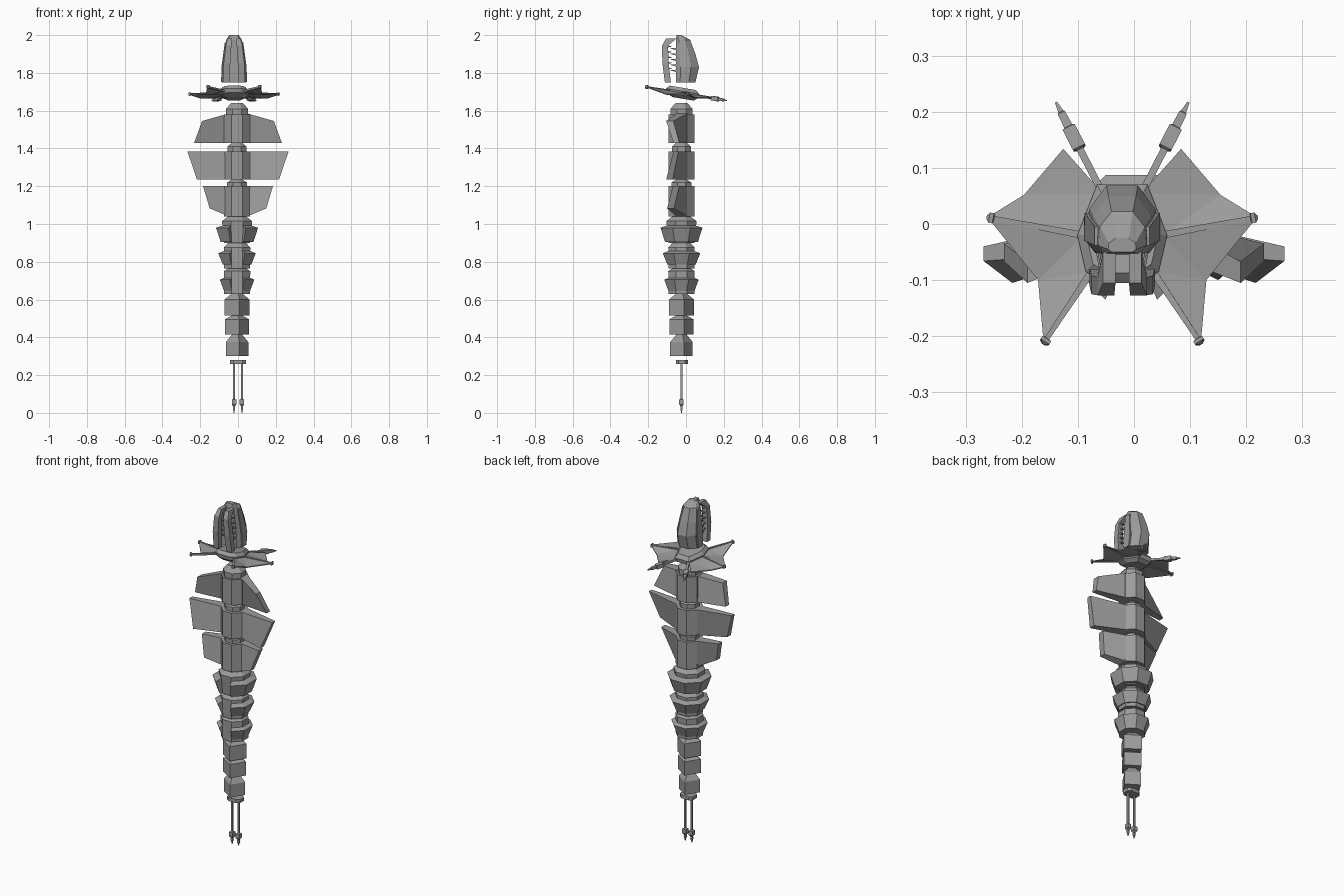
import bpy, bmesh, math
from mathutils import Vector

cube = bpy.data.objects.get("Cube")
if cube:
    bpy.data.objects.remove(cube)

grey = bpy.data.materials.new("stone grey")
grey.use_nodes = True
COLOUR = (0.33, 0.33, 0.33, 1)
grey.diffuse_color = COLOUR
grey.node_tree.nodes["Principled BSDF"].inputs["Base Color"].default_value = COLOUR

BX, BY = -0.005, -0.024      # body axis
HX = -0.021                  # head and hood axis


def build(name, solids):
    """Make one flat-shaded object from solids, each a list of point rings."""
    bm = bmesh.new()
    for rings in solids:
        loops = [[bm.verts.new(p) for p in ring] for ring in rings]
        for a, b in zip(loops, loops[1:]):
            for i in range(len(a)):
                j = (i + 1) % len(a)
                bm.faces.new((a[i], a[j], b[j], b[i]))
        bm.faces.new(loops[0][::-1])
        bm.faces.new(loops[-1])
    bmesh.ops.recalc_face_normals(bm, faces=bm.faces)
    mesh = bpy.data.meshes.new(name)
    bm.to_mesh(mesh)
    bm.free()
    mesh.materials.append(grey)
    obj = bpy.data.objects.new(name, mesh)
    bpy.context.collection.objects.link(obj)


def corner(apothem, k, z):
    """Corner k of an octagon with a flat side to the front."""
    a = math.radians(-90 + 45 * (k - 0.5))
    r = apothem / math.cos(math.pi / 8)
    return (BX + r * math.cos(a), BY + r * math.sin(a), z)


def octagon(profile):
    return [[corner(r, k, z) for k in range(8)] for z, r in profile]


def twisted_square(profile):
    angles = [math.radians(-78 + 90 * k) for k in range(4)]
    return [[(BX + r * math.cos(a), BY + r * math.sin(a), z) for a in angles]
            for z, r in profile]


def tube(points, radii, n=4):
    """Straight rod with changing radius along its points."""
    pts = [Vector(p) for p in points]
    d = (pts[-1] - pts[0]).normalized()
    u = d.cross(Vector((0, 0, 1)) if abs(d.z) < 0.9 else Vector((0, 1, 0))).normalized()
    v = d.cross(u)
    angles = [2 * math.pi * (k + 0.5) / n for k in range(n)]
    return [[p + r * (u * math.cos(a) + v * math.sin(a)) for a in angles]
            for p, r in zip(pts, radii)]


# Upper body segments: bottom, body top, neck top, cap top, neck radius
for i, (z0, z1, z2, z3, r) in enumerate([(1.43, 1.58, 1.61, 1.64, 0.058),
                                         (1.235, 1.385, 1.41, 1.43, 0.05),
                                         (1.04, 1.2, 1.22, 1.235, 0.052)]):
    build(f"upper_segment_{i + 1}", [octagon([
        (z0, 0.069), (z1, 0.069), (z1, r), (z2, r), (z3, r * 0.55)])])

# Side fins: root heights, then outer end (x, y front, y back, z) bottom and top
FINS = [(1.43, 1.585, (0.232, -0.066, -0.035, 1.43), (0.19, -0.105, -0.067, 1.545)),
        (1.235, 1.385, (0.217, -0.105, -0.07, 1.235), (0.268, -0.066, -0.04, 1.385)),
        (1.04, 1.2, (0.15, -0.1, -0.065, 1.083), (0.185, -0.07, -0.035, 1.2))]
for i, (zb, zt, low, high) in enumerate(FINS):
    for side, s in (("left", 1), ("right", -1)):
        root = [(s * 0.05, -0.05, zb), (s * 0.05, 0.01, zb),
                (s * 0.05, 0.01, zt), (s * 0.05, -0.05, zt)]
        end = [(s * low[0], low[1], low[3]), (s * low[0], low[2], low[3]),
               (s * high[0], high[2], high[3]), (s * high[0], high[1], high[3])]
        build(f"{side}_fin_{i + 1}", [[root, end]])

# Middle segments with a flared collar open at the front
MIDDLE = [(0.9, 1.015, 1.04, 0.08, 0.905, 0.98, 0.111),
          (0.765, 0.875, 0.9, 0.07, 0.785, 0.845, 0.099),
          (0.63, 0.75, 0.765, 0.07, 0.64, 0.705, 0.091)]
for i, (z0, z1, z2, r, f0, f1, fr) in enumerate(MIDDLE):
    build(f"middle_segment_{i + 1}", [octagon([
        (z0, 0.068), (f0, 0.069), (z1, r), (z2, 0.048)])])
    plates = []
    for k in range(1, 8):
        low = [corner(a, j, f0) for a, j in
               ((0.05, k), (0.05, k + 1), (fr - 0.024, k + 1), (fr - 0.024, k))]
        high = [corner(a, j, z) for a, j, z in
                ((0.05, k, f1 + 0.02), (0.05, k + 1, f1 + 0.02), (fr, k + 1, f1), (fr, k, f1))]
        plates.append([low, high])
    build(f"flared_collar_{i + 1}", plates)

# Tail segments with pointed tops
for i, (z0, z1, z2, r) in enumerate([(0.515, 0.6, 0.63, 0.068),
                                     (0.415, 0.495, 0.515, 0.066),
                                     (0.3, 0.375, 0.415, 0.061)]):
    build(f"tail_segment_{i + 1}", [twisted_square([(z0, r), (z1, r), (z2, r * 0.45)])])

# Tail plate and two stingers
build("tail_plate", [[[(x, y, z) for x, y in
      ((-0.042, -0.04), (-0.025, -0.053), (0.025, -0.053), (0.042, -0.04),
       (0.042, -0.005), (0.025, 0.01), (-0.025, 0.01), (-0.042, -0.005))]
      for z in (0.26, 0.28)]])
for side, s in (("left", 1), ("right", -1)):
    heights = (0.27, 0.075, 0.07, 0.045, 0.035, 0.025, 0.0)
    radii = (0.007, 0.007, 0.017, 0.017, 0.007, 0.009, 0.002)
    build(f"{side}_stinger", [tube([(s * 0.021, BY, z) for z in heights], radii)])


def hood(x, y, dz=0):
    """Point on the tilted plane of the hood."""
    return Vector((HX + x, y, 1.69 - 0.17 * y + dz))


# Collar ring at the base of the hood
half = [(0.035, -0.105), (0.065, -0.085), (0.08, -0.02), (0.045, 0.07)]
outline = half + [(-x, y) for x, y in reversed(half)]
build("hood_collar", [[[hood(x * f, (y + 0.015) * f - 0.015, dz) for x, y in outline]
                      for f, dz in ((0.65, -0.03), (0.95, -0.012), (1, 0.01), (0.8, 0.028))]])

# Hood spokes and membranes
for side, s in (("left", 1), ("right", -1)):
    def spoke(start, end, steps, radii):
        a, b = hood(s * start[0], start[1]), hood(s * end[0], end[1])
        return tube([a.lerp(b, t) for t in steps], radii)

    hub_f, hub_s, hub_b = (0.055, -0.085), (0.07, -0.02), (0.035, 0.055)
    tip_f, tip_s, tip_b = (0.14, -0.213), (0.24, 0.012), (0.118, 0.217)
    steps, radii = (0, 0.93, 0.94, 0.98, 1.01), (0.009, 0.006, 0.013, 0.013, 0.004)
    build(f"{side}_front_spoke", [spoke(hub_f, tip_f, steps, radii)])
    build(f"{side}_side_spoke", [spoke(hub_s, tip_s, steps, radii)])
    build(f"{side}_back_spoke", [spoke(
        hub_b, tip_b, (0, 0.48, 0.5, 0.72, 0.73, 0.88, 0.89, 1),
        (0.009, 0.009, 0.017, 0.017, 0.011, 0.01, 0.007, 0.003))])

    mid_f, mid_b, edge_b = (0.15, -0.1), (0.175, 0.052), (0.105, 0.134)
    panels = [(hub_f, tip_f, mid_f), (hub_f, mid_f, hub_s), (hub_s, mid_f, tip_s),
              (hub_s, tip_s, mid_b), (hub_s, mid_b, hub_b), (hub_b, mid_b, edge_b)]
    sag = {mid_f: -0.022, mid_b: -0.015}
    build(f"{side}_membrane", [[[hood(s * p[0], p[1], sag.get(p, 0) + dz) for p in panel]
                               for dz in (-0.003, 0.003)] for panel in panels])


def skull_ring(z, w, front, back):
    """Skull section with a chamfered back."""
    depth = back - front
    half = [(w * 0.75, front), (w, front + depth * 0.2),
            (w * 0.95, front + depth * 0.65), (w * 0.45, back)]
    return [(HX + x, y, z) for x, y in half + [(-x, y) for x, y in reversed(half)]]


# Skull, snout pointing up
build("skull", [[skull_ring(*ring) for ring in
      ((1.75, 0.064, -0.052, 0.05), (1.83, 0.062, -0.052, 0.069),
       (1.9, 0.055, -0.052, 0.05), (1.975, 0.042, -0.054, 0.022),
       (2.0, 0.025, -0.05, -0.025))]])

for side, s in (("left", 1), ("right", -1)):
    # Split lower jaw, curling back to the snout at its tip
    jaw = [[(HX + s * x, y, z) for x, y in ((xi, yf), (xo, yf), (xo, yb), (xi, yb))]
           for z, xi, xo, yf, yb in ((1.75, 0.025, 0.058, -0.112, -0.08),
                                     (1.85, 0.02, 0.055, -0.125, -0.092),
                                     (1.945, 0.014, 0.044, -0.127, -0.095),
                                     (1.982, 0.012, 0.034, -0.105, -0.05))]
    build(f"{side}_jaw", [jaw])
    # Raised cheek plate
    plate = [[(HX + s * x, y, z) for x, y in ((w - 0.012, yf), (w + 0.006, yf),
                                             (w + 0.006, yb), (w - 0.012, yb))]
             for z, w, yf, yb in ((1.752, 0.062, -0.03, 0.012), (1.83, 0.061, -0.03, 0.02),
                                  (1.96, 0.043, -0.038, -0.005))]
    build(f"{side}_cheek_plate", [plate])
    # Teeth on skull and jaw
    teeth = []
    for k in range(5):
        z, x = 1.81 + 0.029 * k, HX + s * (0.04 - 0.003 * k)
        teeth.append(tube([(x, -0.045, z), (x, -0.082, z + 0.004)], (0.011, 0.001)))
        teeth.append(tube([(x, -0.1, z + 0.014), (x, -0.075, z + 0.014)], (0.009, 0.001)))
    build(f"{side}_teeth", teeth)
